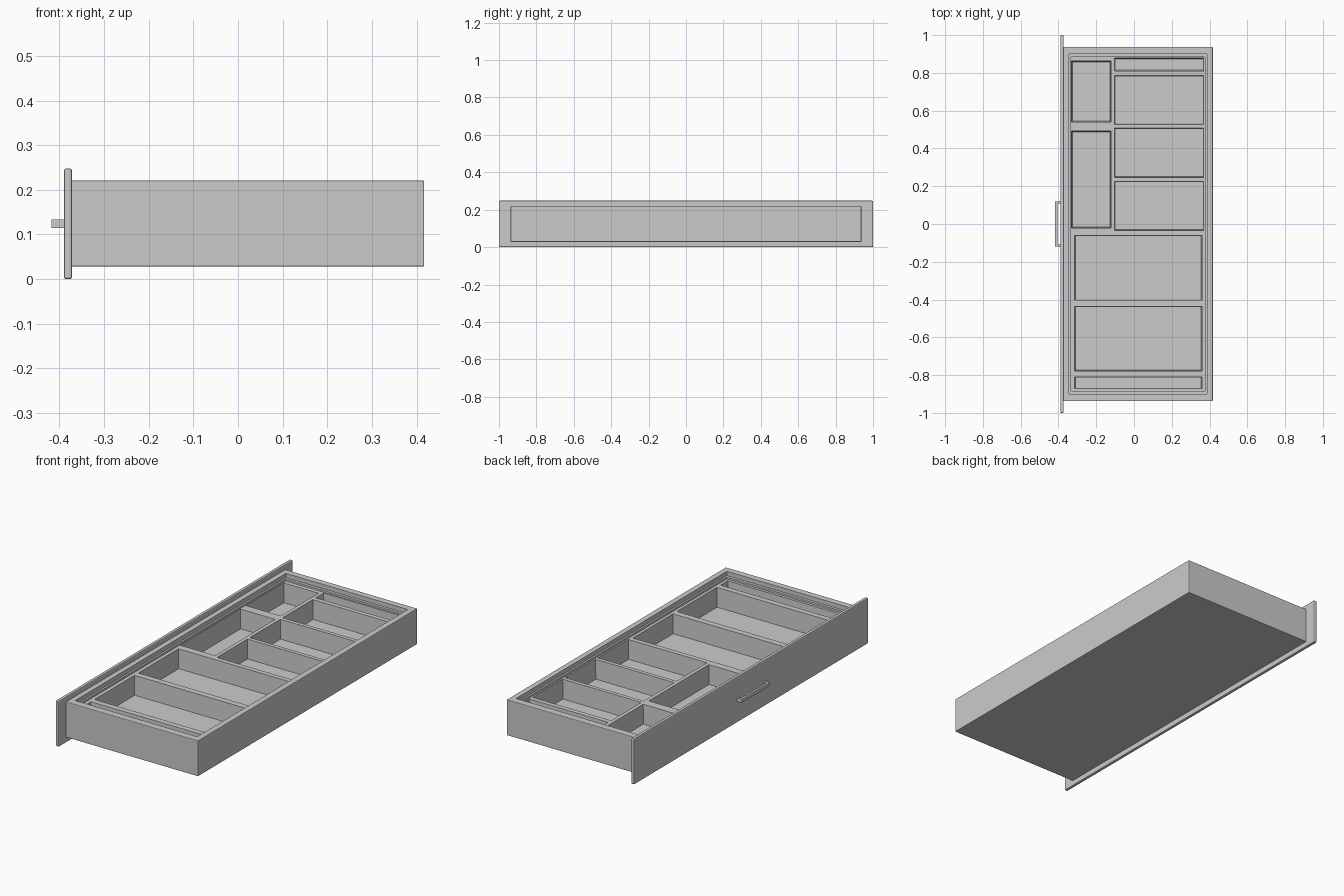
import bpy
import bmesh
from mathutils import Vector

if "Cube" in bpy.data.objects:
    bpy.data.objects.remove(bpy.data.objects["Cube"], do_unlink=True)

grey = bpy.data.materials.new("mid_grey")
grey.use_nodes = True
grey.diffuse_color = (0.6, 0.6, 0.6, 1)
grey.node_tree.nodes["Principled BSDF"].inputs["Base Color"].default_value = (0.6, 0.6, 0.6, 1)


def add_box(bm, x, y, z, taper=0.0):
    """Box from axis ranges; the bottom is drawn in by the taper."""
    low, high = Vector((x[0], y[0], z[0])), Vector((x[1], y[1], z[1]))
    mid, size = (low + high) / 2, high - low
    for v in bmesh.ops.create_cube(bm, size=1)["verts"]:
        draw_in = taper if v.co.z < 0 else 0
        v.co.x = mid.x + v.co.x * (size.x - 2 * draw_in)
        v.co.y = mid.y + v.co.y * (size.y - 2 * draw_in)
        v.co.z = mid.z + v.co.z * size.z


def make(name, boxes, bevel=0.0, taper=0.0):
    bm = bmesh.new()
    for box in boxes:
        add_box(bm, *box, taper=taper)
    if bevel:
        bmesh.ops.bevel(bm, geom=bm.edges[:], offset=bevel, segments=2,
                        affect='EDGES', profile=0.5)
    mesh = bpy.data.meshes.new(name)
    bm.to_mesh(mesh)
    bm.free()
    mesh.materials.append(grey)
    obj = bpy.data.objects.new(name, mesh)
    bpy.context.collection.objects.link(obj)
    return obj


def carve(obj, boxes, taper=0.0):
    """Cut the boxes out of the object and drop the cutter."""
    cutter = make("cutter", boxes, taper=taper)
    cutter.hide_render = True
    mod = obj.modifiers.new("cut", 'BOOLEAN')
    mod.operation, mod.solver, mod.object = 'DIFFERENCE', 'EXACT', cutter
    bpy.context.view_layer.objects.active = obj
    bpy.ops.object.modifier_apply(modifier=mod.name)
    bpy.data.objects.remove(cutter, do_unlink=True)


# Front panel with softened edges
make("front_panel", [((-0.39, -0.372), (-1, 1), (0, 0.248))], bevel=0.005)

# Open drawer box
box = make("drawer_box", [((-0.374, 0.417), (-0.937, 0.937), (0.028, 0.221))], bevel=0.003)
carve(box, [((-0.344, 0.386), (-0.9, 0.9), (0.045, 0.3))])

# Organiser tray: a stepped rim and pockets
tray = make("organiser_tray", [((-0.344, 0.386), (-0.9, 0.9), (0.045, 0.198))])
carve(tray, [((-0.334, 0.376), (-0.885, 0.885), (0.188, 0.3))])

left_col, right_col, wide = (-0.33, -0.122), (-0.102, 0.368), (-0.314, 0.36)
layout = [
    (left_col, [(0.54, 0.862), (-0.021, 0.492)]),
    (right_col, [(0.81, 0.878), (0.528, 0.785), (0.247, 0.507), (-0.034, 0.226)]),
    (wide, [(-0.403, -0.06), (-0.778, -0.436), (-0.871, -0.809)]),
]
carve(tray, [(x, y, (0.083, 0.19)) for x, rows in layout for y in rows], taper=0.004)

# Pull handle: bar on two posts
make("handle_bar", [((-0.418, -0.405), (-0.12, 0.12), (0.114, 0.134))], bevel=0.002)
make("handle_posts", [((-0.41, -0.388), (y - 0.006, y + 0.006), (0.114, 0.134))
                      for y in (-0.114, 0.114)])
